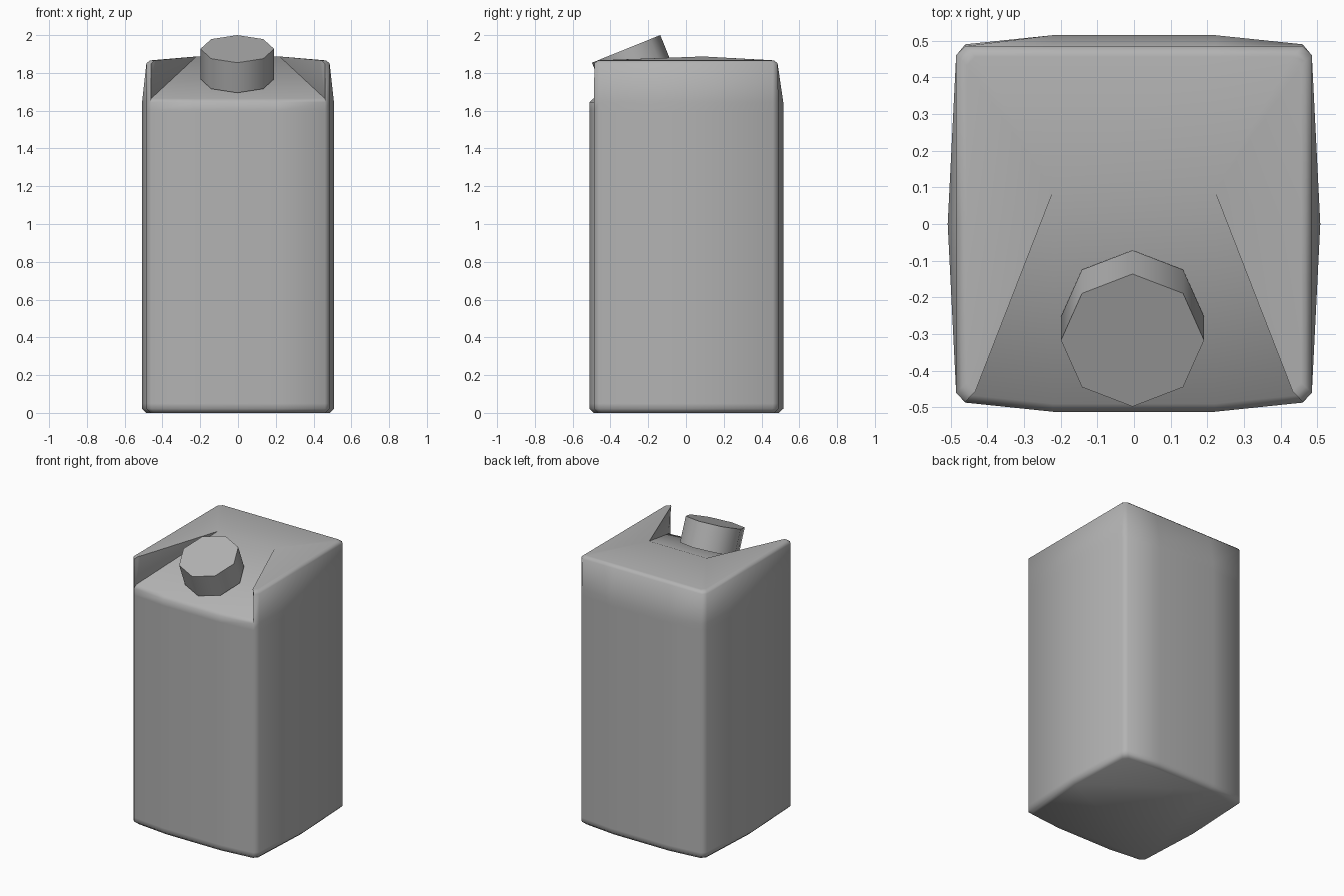
import bpy, bmesh, math
from mathutils import Matrix, Vector

if "Cube" in bpy.data.objects:
    bpy.data.objects.remove(bpy.data.objects["Cube"])

# Carton outline (mirrored in x): slightly bulging sides and clipped corners
right = [(.22, -.512), (.46, -.487), (.485, -.46), (.508, 0),
         (.485, .46), (.46, .49), (.22, .515)]
outline = right + [(-x, y) for x, y in reversed(right)]
n = len(outline)
PANEL = (12, 13, 0, 1)   # outline points along the foot of the sloping spout panel

# Straight-sided outline where the carton flattens at the top
flat = [(max(-.485, min(.485, x)), max(-.485, min(.485, y))) for x, y in outline]

# Plain grey card
grey = bpy.data.materials.new("card_grey")
grey.diffuse_color = (.45, .45, .45, 1)
grey.use_nodes = True
grey.node_tree.nodes["Principled BSDF"].inputs["Base Color"].default_value = grey.diffuse_color


def object_from(bm, name):
    bmesh.ops.recalc_face_normals(bm, faces=bm.faces)
    me = bpy.data.meshes.new(name)
    bm.to_mesh(me)
    bm.free()
    me.materials.append(grey)
    ob = bpy.data.objects.new(name, me)
    bpy.context.collection.objects.link(ob)
    bpy.ops.object.select_all(action='DESELECT')
    bpy.context.view_layer.objects.active = ob
    ob.select_set(True)
    bpy.ops.object.shade_smooth_by_angle(angle=math.radians(60))
    return ob


# Carton body: stacked rings; the upper ones leave the front panel open
bm = bmesh.new()
rings = []
for k, (pts, s, z) in enumerate([(outline, .955, 0), (outline, 1, .022),
                                 (outline, 1, .05), (outline, 1, 1.60),
                                 (outline, 1, 1.645), (flat, 1, 1.85),
                                 (flat, .965, 1.865), (flat, .94, 1.867)]):
    rings.append([None if k > 4 and i in (0, 13) else bm.verts.new((x * s, y * s, z))
                  for i, (x, y) in enumerate(pts)])
for a, b in zip(rings, rings[1:]):
    for i in range(n):
        j = (i + 1) % n
        if b[i] and b[j]:
            bm.faces.new((a[i], a[j], b[j], b[i]))
bm.faces.new(rings[0])

# Roof: two ridge points joined to the rim
rim, base = rings[-1], rings[4]
ridge_r = bm.verts.new((.22, .09, 1.887))
ridge_l = bm.verts.new((-.22, .09, 1.887))
for i in range(1, 12):
    a, b = rim[i], rim[i + 1]
    if i == 6:
        bm.faces.new((a, b, ridge_l, ridge_r))
    else:
        bm.faces.new((a, b, ridge_r if i < 6 else ridge_l))

# Sunken spout panel: soft lip, slope and the two upright side walls
lip = [bm.verts.new((base[i].co.x, base[i].co.y + .022, 1.664)) for i in PANEL]
for k in range(3):
    bm.faces.new((base[PANEL[k]], base[PANEL[k + 1]], lip[k + 1], lip[k]))
bm.faces.new((lip[0], lip[1], ridge_l))
bm.faces.new((lip[1], lip[2], ridge_r, ridge_l))
bm.faces.new((lip[2], lip[3], ridge_r))
for c, l, ridge in ((12, lip[0], ridge_l), (1, lip[3], ridge_r)):
    edge = [r[c] for r in rings[4:]]
    bm.faces.new((l, edge[0], edge[1]))
    for p, q in zip(edge[1:], edge[2:]):
        bm.faces.new((l, p, q))
    bm.faces.new((l, edge[-1], ridge))
object_from(bm, "carton_body")

# Octagonal screw cap, tilted to match the sloping panel
height = .172
bm = bmesh.new()
bmesh.ops.create_cone(bm, cap_ends=True, segments=8, radius1=.195, radius2=.195,
                      depth=height,
                      matrix=Matrix.Translation(Vector((-.004, -.317, 1.927)))
                      @ Matrix.Rotation(math.radians(22), 4, 'X')
                      @ Matrix.Translation((0, 0, -height / 2)))
object_from(bm, "screw_cap")
